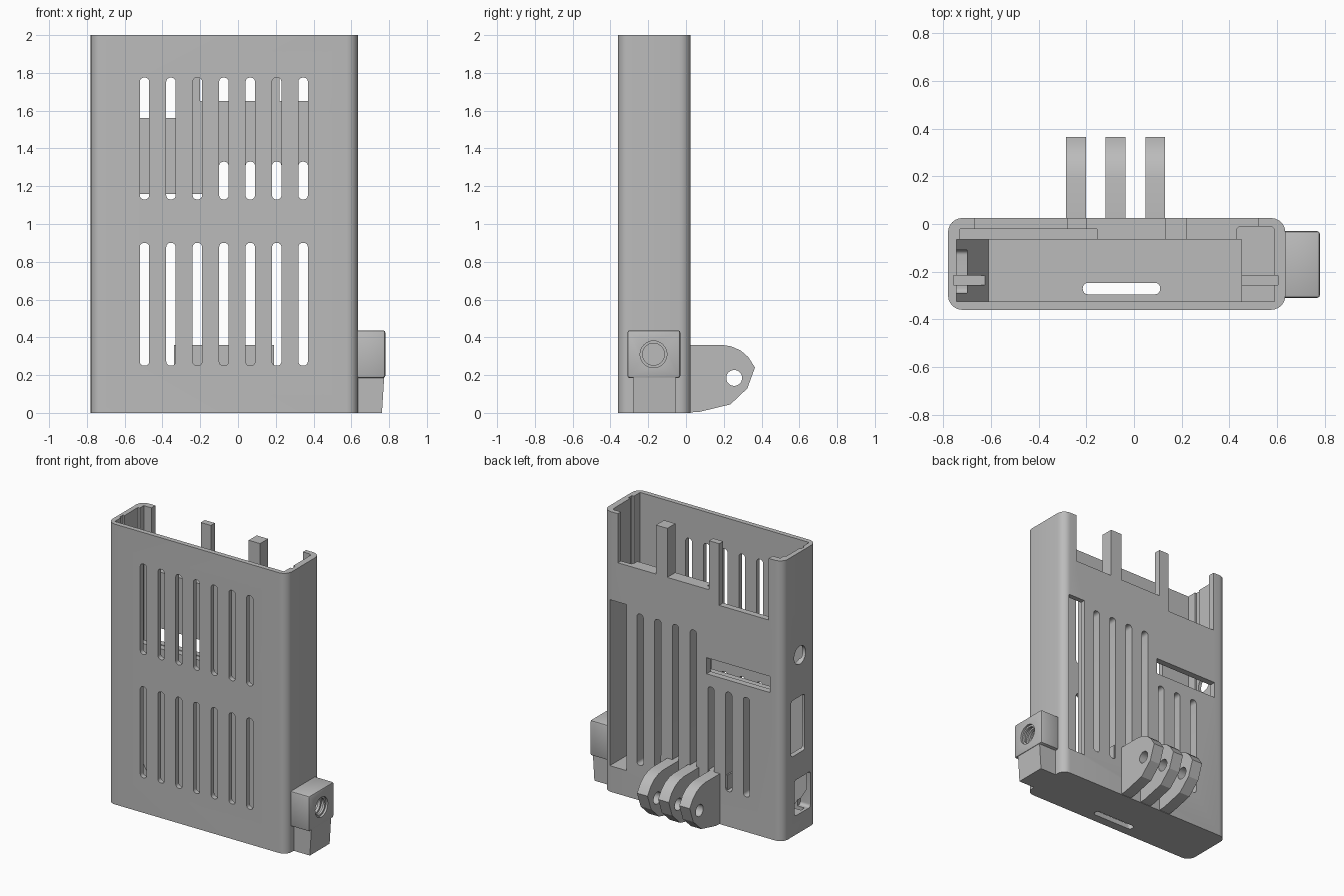
import bpy, bmesh, math

if "Cube" in bpy.data.objects:
    bpy.data.objects.remove(bpy.data.objects["Cube"])

grey = bpy.data.materials.new("plain grey")
grey.use_nodes = True
GREY = (0.5, 0.5, 0.5, 1)
grey.diffuse_color = GREY
grey.node_tree.nodes["Principled BSDF"].inputs["Base Color"].default_value = GREY


def prism(name, pts, axis, lo, hi):
    """Extrude a 2D outline along x (y,z), y (x,z) or z (x,y)."""
    place = {"x": lambda u, v, w: (w, u, v),
             "y": lambda u, v, w: (u, w, v),
             "z": lambda u, v, w: (u, v, w)}[axis]
    bm = bmesh.new()
    a = [bm.verts.new(place(u, v, lo)) for u, v in pts]
    b = [bm.verts.new(place(u, v, hi)) for u, v in pts]
    bm.faces.new(a)
    bm.faces.new(b[::-1])
    for i in range(len(pts)):
        j = (i + 1) % len(pts)
        bm.faces.new((a[i], b[i], b[j], a[j]))
    bmesh.ops.recalc_face_normals(bm, faces=bm.faces)
    mesh = bpy.data.meshes.new(name)
    bm.to_mesh(mesh)
    bm.free()
    mesh.materials.append(grey)
    obj = bpy.data.objects.new(name, mesh)
    bpy.context.collection.objects.link(obj)
    return obj


def rect(u0, u1, v0, v1, r=0, steps=6):
    """Rectangle outline with rounded corners."""
    if not r:
        return [(u0, v0), (u1, v0), (u1, v1), (u0, v1)]
    pts = []
    corners = [(u1 - r, v1 - r), (u0 + r, v1 - r), (u0 + r, v0 + r), (u1 - r, v0 + r)]
    for k, (cu, cv) in enumerate(corners):
        for i in range(steps + 1):
            t = (k + i / steps) * math.pi / 2
            pts.append((cu + r * math.cos(t), cv + r * math.sin(t)))
    return pts


def circle(cu, cv, r, n=32):
    return [(cu + r * math.cos(math.tau * i / n), cv + r * math.sin(math.tau * i / n))
            for i in range(n)]


def boolean(obj, pts, axis, lo, hi, op="DIFFERENCE"):
    tool = prism("cutter", pts, axis, lo, hi)
    tool.hide_render = True
    mod = obj.modifiers.new("cut", "BOOLEAN")
    mod.operation = op
    mod.solver = "EXACT"
    mod.object = tool
    bpy.context.view_layer.objects.active = obj
    bpy.ops.object.modifier_apply(modifier=mod.name)
    bpy.data.objects.remove(tool)


def smooth(obj, angle=30):
    bpy.ops.object.select_all(action="DESELECT")
    obj.select_set(True)
    bpy.context.view_layer.objects.active = obj
    bpy.ops.object.shade_smooth_by_angle(angle=math.radians(angle))


# Case shell with its cavity, sloped and stepped ends
case = prism("case", rect(-0.78, 0.635, -0.36, 0.025, 0.06), "z", 0, 2)
boolean(case, [(-0.745, 0.25), (-0.61, 0.035), (0.45, 0.035), (0.45, 0.18),
               (0.59, 0.18), (0.59, 2.1), (-0.745, 2.1)], "y", -0.325, -0.065)
boolean(case, rect(0.43, 0.589, -0.3, -0.01, 0.02), "z", 0.181, 2.1)

# Board grooves at both ends
boolean(case, rect(-0.757, -0.612, -0.255, -0.215), "z", 0.06, 2.1)
boolean(case, rect(0.448, 0.605, -0.255, -0.215), "z", 0.1, 2.1)

# Inner pocket in the back wall
boolean(case, rect(-0.73, -0.155, -0.2, -0.02), "z", 1.04, 2.1)

# Open top of the back wall, leaving two posts
for x0, x1, z in ((-0.67, -0.28, 1.56), (-0.2, 0.13, 1.65), (0.22, 0.52, 1.65)):
    boolean(case, rect(x0, x1, z, 2.1), "y", -0.1, 0.1)

# Vent slots, front and back
for i in range(7):
    x = -0.495 + 0.14 * i
    for z0, z1 in ((0.25, 0.9), (1.13, 1.775)):
        boolean(case, rect(x - 0.025, x + 0.025, z0, z1, 0.022, 4), "y", -0.4, -0.3)
    top = 0.96 if i < 3 else 1.33
    boolean(case, rect(x - 0.025, x + 0.025, 0.25, top, 0.022, 4), "y", -0.1, 0.1)

# Tall and wide openings in the back, slot in the floor
boolean(case, rect(0.452, 0.585, 0.185, 1.37), "y", -0.05, 0.1)
boolean(case, rect(-0.68, -0.18, 1.045, 1.16), "y", -0.1, 0.1)
boolean(case, rect(-0.215, 0.11, -0.295, -0.247, 0.022), "z", -0.1, 0.1)

# Ports in the right-hand wall
boolean(case, circle(-0.17, 1.265, 0.065), "x", -0.9, -0.7)
boolean(case, rect(-0.225, -0.07, 0.57, 0.97, 0.02), "x", -0.9, -0.7)
boolean(case, rect(-0.29, -0.11, 0.135, 0.39, 0.02), "x", -0.9, -0.7)
smooth(case)

# Backing block behind the mount
prism("mount_backing", rect(-0.34, 0.19, 0.04, 0.36), "y", -0.064, 0.018)

# Three mounting prongs with a shared bolt hole
outline = [(0.01, 0.36), (0.19, 0.36), (0.24, 0.352), (0.29, 0.33), (0.33, 0.295),
           (0.365, 0.24), (0.325, 0.13), (0.235, 0.045), (0.07, 0.005), (0.01, 0.002)]
for side, x in (("right", -0.285), ("middle", -0.119), ("left", 0.048)):
    prong = prism(side + "_prong", outline, "x", x, x + 0.083)
    boolean(prong, circle(0.255, 0.185, 0.042), "x", x - 0.1, x + 0.2)
    smooth(prong, 20)

# Threaded socket block on the left side
socket = prism("socket_block", rect(-0.31, -0.03, 0.185, 0.437), "x", 0.62, 0.78)
bevel = socket.modifiers.new("bevel", "BEVEL")
bevel.width = 0.012
bevel.segments = 2
bpy.context.view_layer.objects.active = socket
bpy.ops.object.modifier_apply(modifier=bevel.name)
boolean(socket, circle(-0.172, 0.31, 0.058), "x", 0.65, 0.9)
for x in (0.69, 0.73, 0.765):
    boolean(socket, circle(-0.172, 0.31, 0.071), "x", x, x + 0.02)
smooth(socket)

# Tapered foot under the socket
prism("socket_foot", [(0.62, 0), (0.762, 0), (0.774, 0.19), (0.62, 0.19)],
      "y", -0.278, -0.055)
